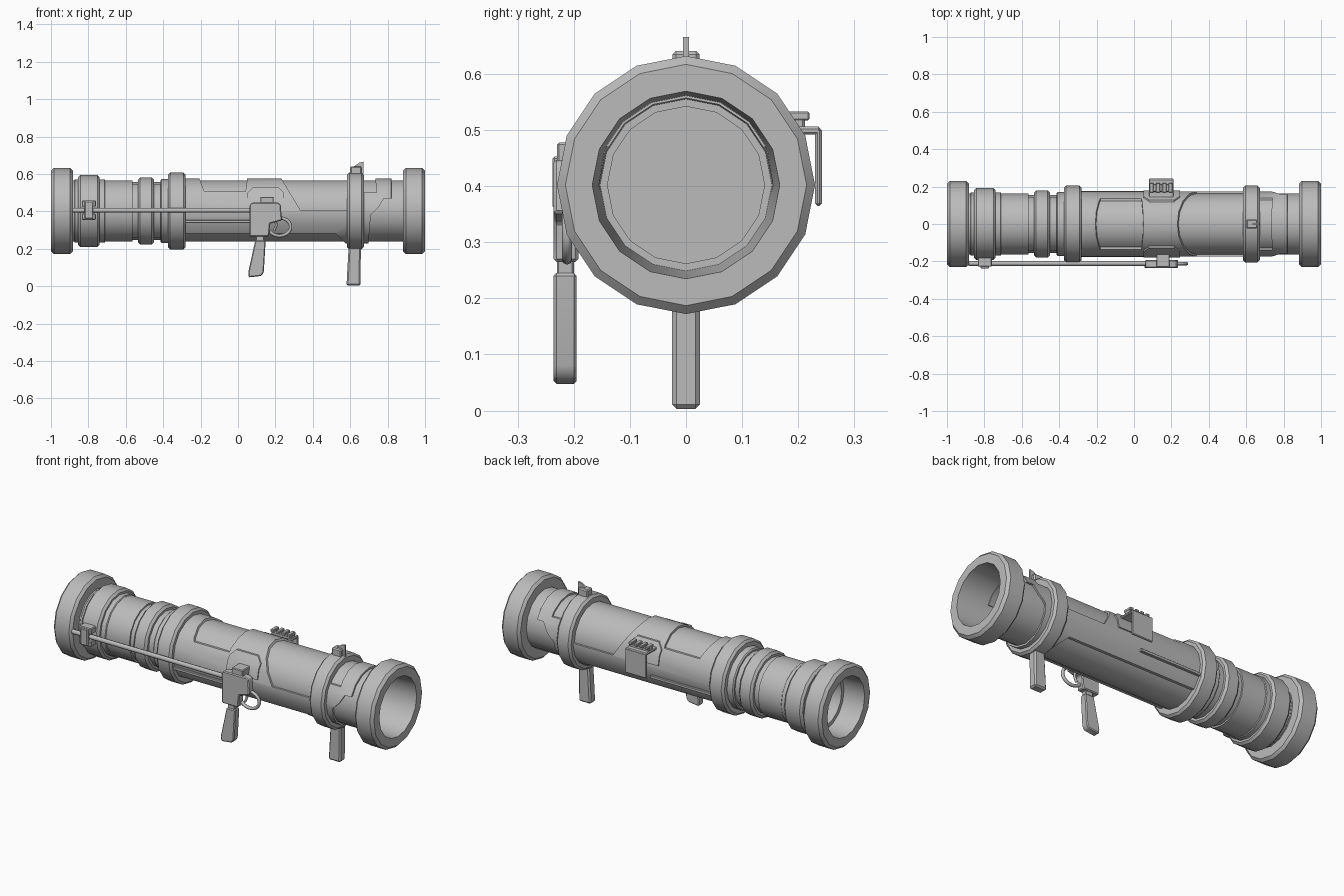
import bpy, bmesh, math
from mathutils import Vector

if "Cube" in bpy.data.objects:
    bpy.data.objects.remove(bpy.data.objects["Cube"])

AXIS_Z = 0.402
SIDES = 16

grey = bpy.data.materials.new("plain grey")
grey.use_nodes = True
grey.diffuse_color = (0.5, 0.5, 0.5, 1)
grey.node_tree.nodes["Principled BSDF"].inputs["Base Color"].default_value = (0.5, 0.5, 0.5, 1)


def activate(ob):
    bpy.ops.object.select_all(action='DESELECT')
    ob.select_set(True)
    bpy.context.view_layer.objects.active = ob


def finish(name, bm, bevel=0):
    bmesh.ops.remove_doubles(bm, verts=bm.verts, dist=1e-5)
    bmesh.ops.recalc_face_normals(bm, faces=bm.faces)
    if bevel:
        bmesh.ops.bevel(bm, geom=bm.edges[:], offset=bevel, segments=1, affect='EDGES')
    me = bpy.data.meshes.new(name)
    bm.to_mesh(me)
    bm.free()
    me.materials.append(grey)
    ob = bpy.data.objects.new(name, me)
    bpy.context.collection.objects.link(ob)
    activate(ob)
    bpy.ops.object.shade_smooth_by_angle(angle=math.radians(32))
    return ob


def lathe(name, profile, closed=True):
    """Turn (x, radius) points around the tube axis."""
    bm = bmesh.new()
    rings = []
    for i in range(SIDES):
        a = 2 * math.pi * i / SIDES
        rings.append([bm.verts.new((x, r * math.sin(a), AXIS_Z + r * math.cos(a))) for x, r in profile])
    n = len(profile)
    for i in range(SIDES):
        a, b = rings[i], rings[(i + 1) % SIDES]
        for j in range(n if closed else n - 1):
            k = (j + 1) % n
            bm.faces.new((a[j], a[k], b[k], b[j]))
    return finish(name, bm)


def collar(name, x0, x1, r, bevel=0.012, inner=0.14):
    return lathe(name, [(x0, inner), (x0, r - bevel), (x0 + bevel, r),
                        (x1 - bevel, r), (x1, r - bevel), (x1, inner)])


def prism(name, pts, y0, y1, bevel=0):
    """Extrude an (x, z) outline along y."""
    bm = bmesh.new()
    f = bm.faces.new([bm.verts.new((x, y0, z)) for x, z in pts])
    out = bmesh.ops.extrude_face_region(bm, geom=[f])
    bmesh.ops.translate(bm, vec=(0, y1 - y0, 0),
                        verts=[v for v in out["geom"] if isinstance(v, bmesh.types.BMVert)])
    return finish(name, bm, bevel)


def box(name, x0, x1, y0, y1, z0, z1, bevel=0.004):
    return prism(name, [(x0, z0), (x1, z0), (x1, z1), (x0, z1)], y0, y1, bevel)


def carve(ob, outlines, operation='DIFFERENCE'):
    """Cut a sleeve with outlines seen from the side."""
    for pts in outlines:
        cutter = prism("cutter", pts, -0.5, 0.5)
        cutter.hide_render = True
        mod = ob.modifiers.new("cut", 'BOOLEAN')
        mod.operation, mod.object, mod.solver = operation, cutter, 'EXACT'
        activate(ob)
        bpy.ops.object.modifier_apply(modifier=mod.name)
        bpy.data.objects.remove(cutter)
    activate(ob)
    bpy.ops.object.shade_smooth_by_angle(angle=math.radians(32))


def rod(name, pts, radius, cyclic=False, kind='POLY'):
    cu = bpy.data.curves.new(name, 'CURVE')
    cu.dimensions = '3D'
    cu.bevel_depth, cu.bevel_resolution, cu.use_fill_caps = radius, 2, True
    sp = cu.splines.new(kind)
    sp.points.add(len(pts) - 1)
    for p, co in zip(sp.points, pts):
        p.co = (*co, 1)
    sp.use_cyclic_u = cyclic
    cu.materials.append(grey)
    ob = bpy.data.objects.new(name, cu)
    bpy.context.collection.objects.link(ob)
    activate(ob)
    bpy.ops.object.convert(target='MESH')
    bpy.ops.object.shade_smooth_by_angle(angle=math.radians(50))


# Barrel with a deep bore and a heavy rim at both ends
end = [(0.55, 0), (0.55, 0.148), (1, 0.167), (1, 0.215), (0.985, 0.23),
       (0.897, 0.23), (0.883, 0.216), (0.883, 0.164)]
neck = [(-0.565, 0.164), (-0.565, 0.155), (-0.375, 0.155), (-0.375, 0.164)]
lathe("barrel", [(-x, r) for x, r in end] + neck + end[::-1], closed=False)

# Collars along the barrel
collar("rear_band", -0.855, -0.74, 0.192)
collar("rear_band_step", -0.875, -0.71, 0.169, 0.004)
collar("neck_band", -0.535, -0.45, 0.18)
collar("neck_flange", -0.415, -0.36, 0.17, 0.006)
collar("middle_band", -0.375, -0.28, 0.205)
collar("front_band", 0.583, 0.673, 0.205)

# Outer shell with upper cutouts and an open belly
shell = collar("outer_shell", -0.285, 0.59, 0.175, 0.001, 0.155)
carve(shell, [
    [(-0.235, 0.65), (-0.18, 0.507), (0.04, 0.507), (0.06, 0.65)],
    [(0.21, 0.65), (0.235, 0.57), (0.335, 0.405), (0.65, 0.405), (0.65, 0.65)],
    [(-0.35, 0.15), (-0.35, 0.283), (0.52, 0.283), (0.58, 0.225), (0.58, 0.15)],
])

# Notched shell ahead of the front band
nose = collar("nose_shell", 0.66, 0.82, 0.174, 0.001, 0.155)
carve(nose, [
    [(0.6, 0.65), (0.73, 0.65), (0.74, 0.5), (0.6, 0.5)],
    [(0.69, 0.15), (0.71, 0.38), (0.75, 0.42), (0.78, 0.47), (0.85, 0.47), (0.85, 0.15)],
])

# Raised pads that carry the trigger and the sight bracket
pad = collar("mount_pad", 0.0, 0.3, 0.182, 0.001, 0.155)
carve(pad, [[(0.05, 0.42), (0.05, 0.5), (0.08, 0.53), (0.215, 0.53), (0.245, 0.5), (0.245, 0.42)]],
      'INTERSECT')

# Side rails
for side, s in (("left", 1), ("right", -1)):
    y = sorted((s * 0.15, s * 0.177))
    box(side + "_rail", -0.285, 0.1, y[0], y[1], 0.338, 0.354, 0.002)

# Front grip and front sight
prism("front_grip", [(0.58, 0.003), (0.655, 0.003), (0.657, 0.22), (0.592, 0.22)], -0.025, 0.025, 0.008)
box("front_sight_base", 0.6, 0.66, -0.024, 0.024, 0.59, 0.641, 0.006)
prism("front_sight_blade", [(0.61, 0.6), (0.672, 0.6), (0.672, 0.666), (0.648, 0.66), (0.615, 0.637)],
      -0.005, 0.005)

# Trigger linkage rod and its clamp
rod("linkage_rod", [(-0.885, -0.211, 0.406), (0.1, -0.211, 0.406)], 0.013)
for part, z0, z1 in (("upper", 0.425, 0.458), ("lower", 0.355, 0.388)):
    box(part + "_rod_clamp", -0.835, -0.76, -0.228, -0.16, z0, z1)
box("rod_clamp_plate", -0.82, -0.775, -0.238, -0.215, 0.36, 0.453)

# Trigger housing, rear grip, guard and trigger
prism("trigger_housing", [(0.062, 0.265), (0.165, 0.265), (0.172, 0.335), (0.235, 0.352),
                          (0.228, 0.437), (0.215, 0.447), (0.075, 0.447), (0.062, 0.435)],
      -0.236, -0.192, 0.005)
box("housing_post", 0.12, 0.19, -0.23, -0.14, 0.4, 0.478)
box("grip_neck", 0.095, 0.14, -0.23, -0.2, 0.225, 0.28, 0.003)
prism("rear_grip", [(0.058, 0.047), (0.125, 0.055), (0.138, 0.075), (0.148, 0.245), (0.092, 0.245),
                    (0.055, 0.075)], -0.236, -0.195, 0.005)
guard = []
for i in range(16):
    a = math.radians(-150 + 20 * i)
    guard.append((0.222 + 0.06 * math.cos(a), -0.212, 0.317 + 0.048 * math.sin(a)))
rod("trigger_guard", guard, 0.009)
rod("trigger", [(0.2, -0.212, 0.355), (0.205, -0.212, 0.325), (0.192, -0.212, 0.297)], 0.007)

# Sight bracket with a toothed rail
box("bracket_top", 0.08, 0.212, 0.12, 0.24, 0.492, 0.506)
box("bracket_plate", 0.08, 0.212, 0.23, 0.242, 0.365, 0.503)
box("sight_rail", 0.085, 0.207, 0.172, 0.212, 0.5, 0.522)
for i in range(4):
    x = 0.083 + 0.034 * i
    box(f"rail_tooth_{i + 1}", x, x + 0.022, 0.168, 0.22, 0.517, 0.533, 0.003)
